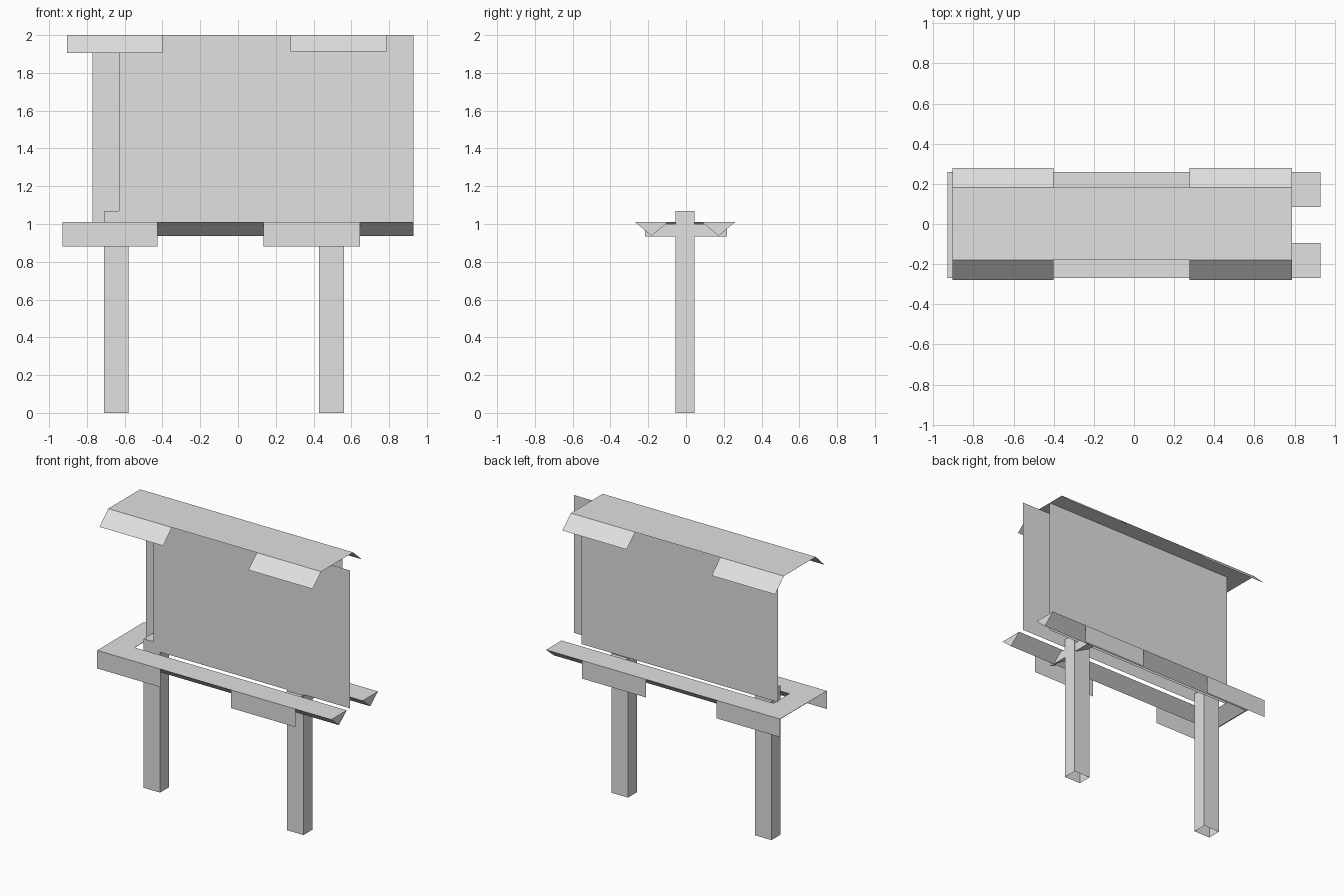
import bpy

if "Cube" in bpy.data.objects:
    bpy.data.objects.remove(bpy.data.objects["Cube"])

grey = bpy.data.materials.new("plain grey")
grey.diffuse_color = (0.75, 0.75, 0.75, 1)
grey.use_nodes = True
grey.node_tree.nodes["Principled BSDF"].inputs["Base Color"].default_value = grey.diffuse_color


def make(name, verts, faces):
    me = bpy.data.meshes.new(name)
    me.from_pydata(verts, [], faces)
    me.materials.append(grey)
    ob = bpy.data.objects.new(name, me)
    bpy.context.collection.objects.link(ob)
    return ob


def wall(name, x0, x1, y, z0, z1):
    """Thin upright sheet facing front or back."""
    v = [(x0, y, z0), (x1, y, z0), (x1, y, z1), (x0, y, z1)]
    return make(name, v, [(0, 1, 2, 3) if y < 0 else (3, 2, 1, 0)])


# Posts, open at the foot
for side, x0, x1 in (("left", -0.71, -0.58), ("right", 0.43, 0.56)):
    ring = [(x0, -0.056), (x1, -0.056), (x1, 0.045), (x0, 0.045)]
    v = [(x, y, z) for z in (0, 1.07) for x, y in ring]
    f = [(i, (i + 1) % 4, (i + 1) % 4 + 4, i + 4) for i in range(4)]
    make(side + "_post", v, f + [(4, 5, 6, 7)])

# Display boards, front and back, slightly offset sideways
wall("front_board", -0.63, 0.93, -0.058, 1.01, 2.0)
wall("back_board", -0.77, 0.79, 0.055, 1.01, 2.0)

# Roof sheet with four sloping flaps
make("roof_top", [(-0.905, -0.18, 2), (0.787, -0.18, 2), (0.787, 0.182, 2), (-0.905, 0.182, 2)],
     [(0, 1, 2, 3)])
for side, y0, y1 in (("front", -0.18, -0.278), ("back", 0.182, 0.28)):
    for x0, x1, z in ((-0.905, -0.40, 1.906), (0.277, 0.787, 1.913)):
        f = (0, 1, 2, 3) if y0 < 0 else (3, 2, 1, 0)
        make(side + "_roof_flap", [(x0, y1, z), (x1, y1, z), (x1, y0, 2), (x0, y0, 2)], [f])

# U-shaped walkway with a V underside, mitred at the left, open at the right
profile = [(0, 1.01), (0.0875, 0.937), (0.175, 1.01)]
verts, faces = [], []
for k in range(4):
    for d, z in profile:
        x = 0.93 if k in (0, 3) else -0.93 + d
        y = (-0.265 + d if k < 2 else 0.265 - d) - 0.005
        verts.append((x, y, z))
for k in range(3):
    for j in range(3):
        a, b = 3 * k + j, 3 * k + (j + 1) % 3
        faces.append((a, b, b + 3, a + 3))
faces += [(0, 2, 1), (9, 10, 11)]
make("walkway", verts, faces)

# Skirt plates hanging from the walkway edge
for side, y in (("front", -0.27), ("back", 0.26)):
    for x0, x1 in ((-0.93, -0.425), (0.135, 0.645)):
        wall(side + "_skirt", x0, x1, y, 0.88, 1.01)

# Cross brace at the right post
sec = [(0.43, 1.0), (0.555, 0.935), (0.555, 1.0)]
v = [(x, y, z) for y in (-0.217, 0.217) for x, z in sec]
make("cross_brace", v, [(0, 1, 2), (5, 4, 3), (0, 3, 4, 1), (1, 4, 5, 2), (2, 5, 3, 0)])
